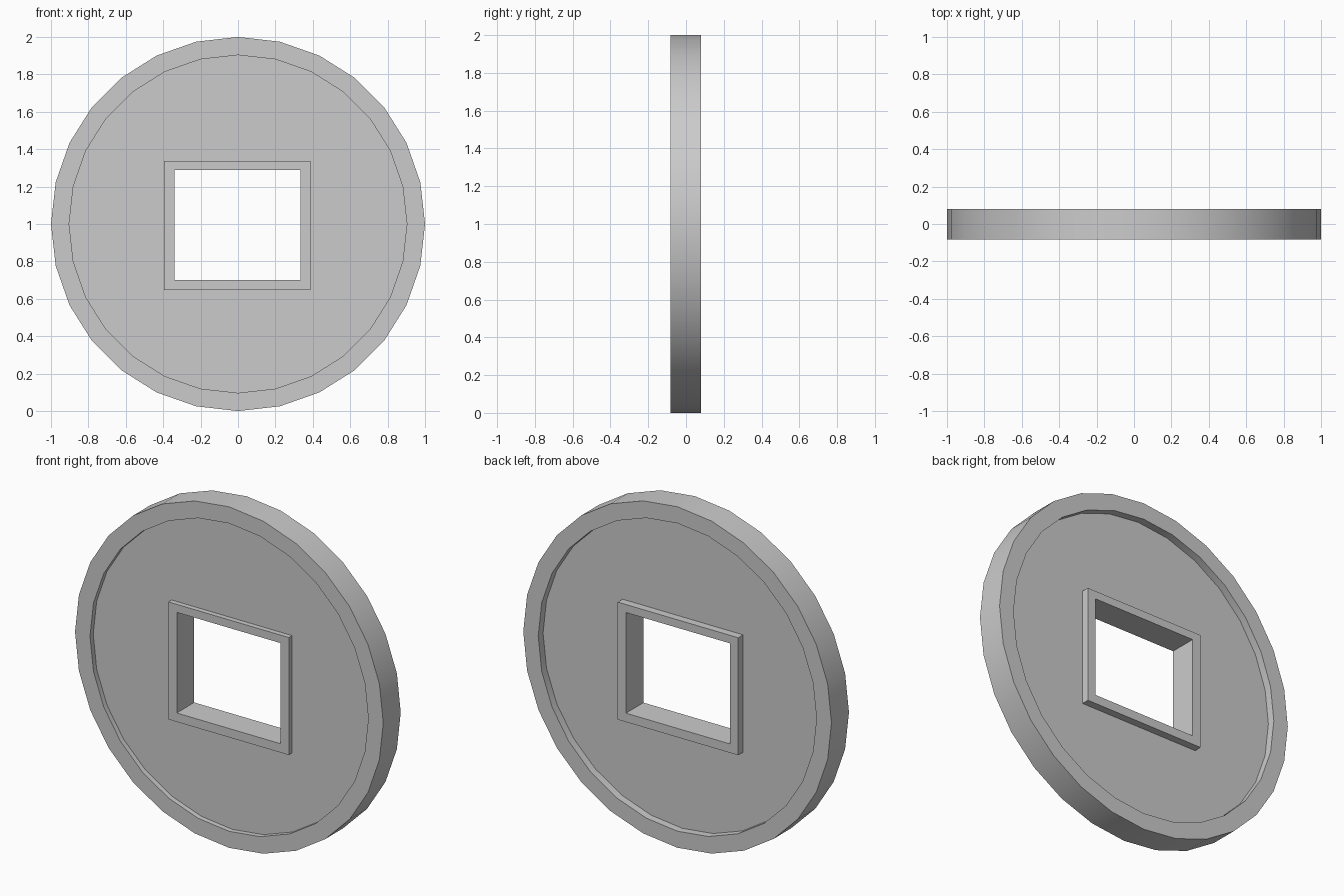
import bpy, bmesh
from math import sin, cos, pi, radians

if "Cube" in bpy.data.objects:
    bpy.data.objects.remove(bpy.data.objects["Cube"])

SIDES = 28
FRONT, BACK = -0.082, 0.08            # raised rim and frame planes
FLOOR_F, FLOOR_B = -0.052, 0.035      # recessed field planes
R_OUT, R_IN = 1.0, 0.903

bm = bmesh.new()


def circle(r, y):
    return [bm.verts.new((r * cos(2 * pi * i / SIDES), y, 1 + r * sin(2 * pi * i / SIDES)))
            for i in range(SIDES)]


def rect(x0, x1, z0, z1, y):
    return [bm.verts.new((x, y, z)) for x, z in ((x0, z0), (x1, z0), (x1, z1), (x0, z1))]


def bridge(loops):
    for a, b in zip(loops, loops[1:]):
        n = len(a)
        for i in range(n):
            j = (i + 1) % n
            bm.faces.new((a[i], a[j], b[j], b[i]))


def loop_edges(loop):
    return [bm.edges.get((loop[i], loop[(i + 1) % len(loop)])) for i in range(len(loop))]


# raised outer rim, from front floor round the outside to back floor
rim = [circle(r, y) for r, y in ((R_IN, FLOOR_F), (R_IN, FRONT), (R_OUT, FRONT),
                                 (R_OUT, BACK), (R_IN, BACK), (R_IN, FLOOR_B))]
bridge(rim)

# raised frame and the rectangular hole through it
outer = (-0.395, 0.387, 0.648, 1.337)
hole = (-0.34, 0.333, 0.70, 1.29)
frame = [rect(*size, y) for size, y in ((outer, FLOOR_F), (outer, FRONT), (hole, FRONT),
                                        (hole, BACK), (outer, BACK), (outer, FLOOR_B))]
bridge(frame)

# recessed fields on both faces
for k in (0, -1):
    bmesh.ops.triangle_fill(bm, use_beauty=True, use_dissolve=False,
                            edges=loop_edges(rim[k]) + loop_edges(frame[k]))

bmesh.ops.recalc_face_normals(bm, faces=bm.faces[:])
mesh = bpy.data.meshes.new("holed_disc")
bm.to_mesh(mesh)
bm.free()
disc = bpy.data.objects.new("holed_disc", mesh)
bpy.context.collection.objects.link(disc)

# smooth round edge, crisp corners
bpy.context.view_layer.objects.active = disc
disc.select_set(True)
bpy.ops.object.shade_smooth_by_angle(angle=radians(30))
